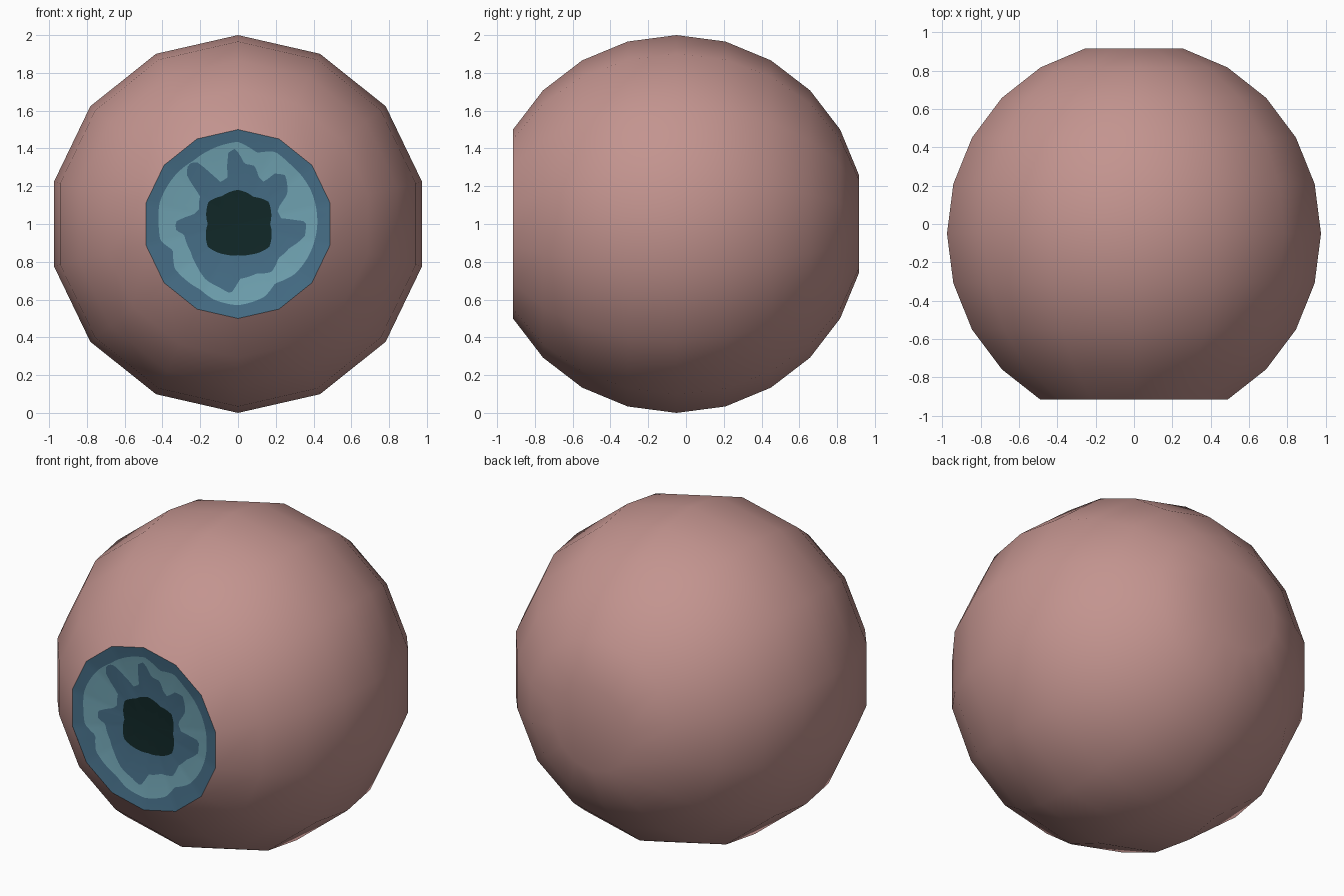
import bpy, math

if "Cube" in bpy.data.objects:
    bpy.data.objects.remove(bpy.data.objects["Cube"])

SIDES, COLS = 14, 140
FRONT, MID = -0.916, -0.05


def material(name, rgb):
    m = bpy.data.materials.new(name)
    m.diffuse_color = (*rgb, 1)
    m.use_nodes = True
    m.node_tree.nodes["Principled BSDF"].inputs["Base Color"].default_value = m.diffuse_color
    return m


PINK = material("pink flesh", (0.546, 0.296, 0.275))
DARK = material("dark blue iris", (0.061, 0.156, 0.242))
LIGHT = material("light blue iris", (0.162, 0.366, 0.445))
BLACK = material("pupil black", (0.0056, 0.021, 0.021))


def lathe(name, n, rings, mats, band_mats, start=None, end=None):
    """Skin rings of (radius, y) around the y axis, front to back.
    Each ring is a function of the angle; start / end are pole heights."""
    verts, faces, idx = [], [], []
    for ring in rings:
        for i in range(n):
            a = math.pi / 2 + 2 * math.pi * i / n
            r, y = ring(a)
            verts.append((r * math.cos(a), y, 1 + r * math.sin(a)))
    for k in range(len(rings) - 1):
        for i in range(n):
            j = (i + 1) % n
            faces.append((k*n + i, (k+1)*n + i, (k+1)*n + j, k*n + j))
            idx.append(band_mats[k])
    for pole, k in ((start, 0), (end, len(rings) - 1)):
        if pole is None:
            continue
        verts.append((0, pole, 1))
        c = len(verts) - 1
        for i in range(n):
            a, b = k*n + i, k*n + (i + 1) % n
            faces.append((c, a, b) if k == 0 else (a, c, b))
            idx.append(3 if k == 0 else 0)
    me = bpy.data.meshes.new(name)
    me.from_pydata(verts, [], faces)
    for m in mats:
        me.materials.append(m)
    for p, m in zip(me.polygons, idx):
        p.material_index = min(m, len(mats) - 1)
        p.use_smooth = True
    me.update()
    ob = bpy.data.objects.new(name, me)
    bpy.context.collection.objects.link(ob)
    return ob


# Eyeball: low-poly sphere, open at the front, flattened at the back
def ball_ring(deg):
    t = math.radians(deg)
    return lambda a: (math.sin(t), MID - math.cos(t))


ball = [ball_ring(d) for d in range(30, 166, 15)]
lathe("eyeball", SIDES, ball, [PINK], [0] * len(ball), end=0.895)


# Iris: shallow dish whose colour borders follow radius-by-angle outlines
def outline(table):
    pts = sorted(table)
    pts.append((pts[0][0] + 360, pts[0][1]))

    def f(a):
        d = math.degrees(a) % 360
        if d < pts[0][0]:
            d += 360
        for (a0, r0), (a1, r1) in zip(pts, pts[1:]):
            if a0 <= d <= a1:
                return r0 + (r1 - r0) * (d - a0) / (a1 - a0)
    return f


pupil = outline([(0, .17), (36, .20), (60, .165), (90, .18), (120, .17), (143, .195),
                 (180, .16), (217, .20), (247, .175), (270, .165), (293, .175), (324, .205)])
inner = outline([(2, .36), (7, .23), (18, .22), (24, .24), (32, .31), (46, .36), (54, .33),
                 (58, .26), (66, .27), (74, .32), (84, .32), (92, .40), (98, .38), (103, .25),
                 (113, .24), (118, .30), (124, .40), (130, .41), (136, .38), (143, .25),
                 (160, .22), (168, .24), (178, .33), (186, .33), (191, .29), (210, .29),
                 (225, .31), (240, .34), (254, .35), (264, .37), (272, .29), (290, .28),
                 (305, .31), (320, .28), (335, .30), (350, .36)])
outer = outline([(0, .42), (25, .425), (50, .42), (63, .43), (75, .39), (90, .435), (110, .42),
                 (125, .41), (140, .42), (165, .43), (180, .42), (192, .42), (202, .37),
                 (215, .41), (240, .40), (252, .42), (270, .43), (290, .41), (302, .37),
                 (318, .40), (335, .41)])


def rim(a):
    step = 2 * math.pi / SIDES
    return 0.5 * math.cos(step / 2) / math.cos((a - math.pi / 2) % step - step / 2)


def dish(radius):
    def ring(a):
        r = radius(a)
        return r, FRONT + 0.045 * (1 - (r / rim(a)) ** 2)
    return ring


lathe("iris", COLS, [dish(f) for f in (pupil, inner, outer, rim)],
      [DARK, LIGHT, DARK, BLACK], [0, 1, 0], start=FRONT + 0.045)
